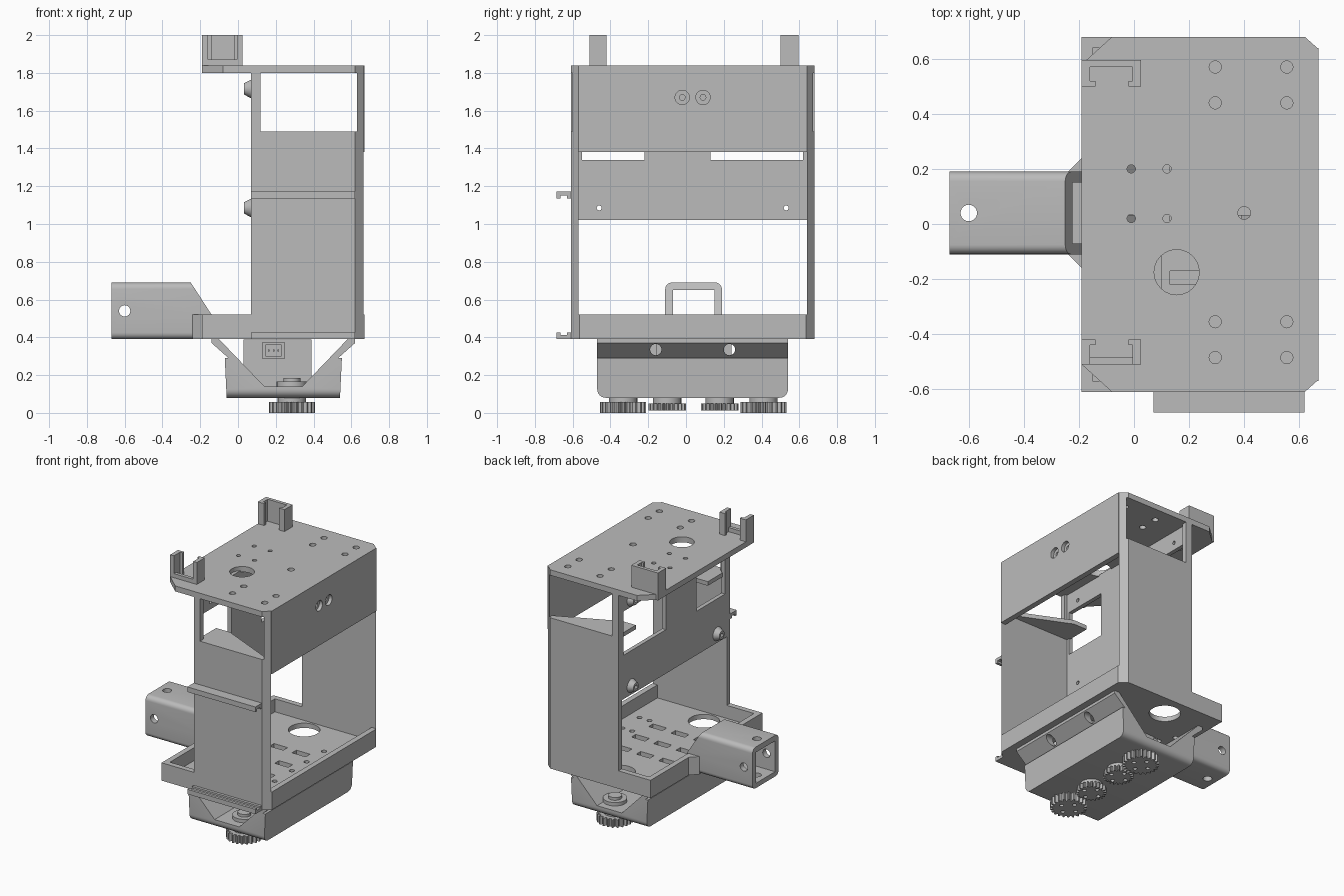
import bpy, bmesh
from math import cos, sin, pi

cube = bpy.data.objects.get("Cube")
if cube:
    bpy.data.objects.remove(cube, do_unlink=True)

grey = bpy.data.materials.new("plain grey")
grey.use_nodes = True
COLOUR = (0.5, 0.5, 0.5, 1)
grey.diffuse_color = COLOUR
grey.node_tree.nodes["Principled BSDF"].inputs["Base Color"].default_value = COLOUR


def prism(name, pts, lo, hi, axis="z", taper=1.0):
    """Extrude a flat outline along an axis; taper scales the far end."""
    place = {"x": lambda a, b, h: (h, a, b), "y": lambda a, b, h: (a, h, b),
             "z": lambda a, b, h: (a, b, h)}[axis]
    ca = sum(p[0] for p in pts) / len(pts)
    cb = sum(p[1] for p in pts) / len(pts)
    bm = bmesh.new()
    low = [bm.verts.new(place(a, b, lo)) for a, b in pts]
    top = [bm.verts.new(place(ca + (a - ca) * taper, cb + (b - cb) * taper, hi)) for a, b in pts]
    bm.faces.new(low)
    bm.faces.new(top)
    for i in range(len(pts)):
        j = (i + 1) % len(pts)
        bm.faces.new((low[i], low[j], top[j], top[i]))
    bmesh.ops.recalc_face_normals(bm, faces=bm.faces)
    mesh = bpy.data.meshes.new(name)
    bm.to_mesh(mesh)
    bm.free()
    mesh.materials.append(grey)
    ob = bpy.data.objects.new(name, mesh)
    bpy.context.collection.objects.link(ob)
    return ob


def box(name, x, y, z):
    return prism(name, [(x[0], y[0]), (x[1], y[0]), (x[1], y[1]), (x[0], y[1])], *z)


def ring(a, b, r, n=24):
    return [(a + r * cos(2 * pi * i / n), b + r * sin(2 * pi * i / n)) for i in range(n)]


def rod(name, a, b, r, lo, hi, axis="z", taper=1.0):
    return prism(name, ring(a, b, r), lo, hi, axis, taper)


def activate(ob):
    bpy.ops.object.select_all(action="DESELECT")
    ob.select_set(True)
    bpy.context.view_layer.objects.active = ob


def cut(ob, *cutters):
    """Subtract each cutter and throw it away."""
    for c in cutters:
        mod = ob.modifiers.new("cut", "BOOLEAN")
        mod.operation, mod.solver, mod.object = "DIFFERENCE", "EXACT", c
        activate(ob)
        bpy.ops.object.modifier_apply(modifier=mod.name)
        bpy.data.objects.remove(c, do_unlink=True)


def round_edges(ob, rule, width):
    bm = bmesh.new()
    bm.from_mesh(ob.data)
    edges = [e for e in bm.edges if rule(*(v.co for v in e.verts))]
    bmesh.ops.bevel(bm, geom=edges, offset=width, segments=6, profile=0.5, affect="EDGES")
    bm.to_mesh(ob.data)
    bm.free()


BACK, FRONT = 0.68, -0.61
MID = (BACK + FRONT) / 2

# Top plate with screw holes
plate = prism("top_plate", [(-.08, FRONT), (.62, FRONT), (.67, -.565), (.67, .635),
                            (.62, BACK), (-.08, BACK), (-.19, .58), (-.19, -.51)], 1.80, 1.84)
screws = [(x, y, .022) for x in (.295, .555) for y in (.57, .44, -.355, -.485)]
screws += [(x, y, .015) for x in (-.01, .12) for y in (.2, .02)]
cut(plate, *[rod("cutter", x, y, r, 1.7, 1.9)
             for x, y, r in screws + [(.4, .04, .023), (.155, -.175, .082)]])

# Cable clips on the plate
for name, wall, leg, height in (("front_clip", (-.51, -.485), (-.51, -.42), 1.87),
                                ("back_clip", (.57, .595), (.5, .595), 2.0)):
    box(name + "_wall", (-.18, .015), wall, (1.82, height))
    for side, x in (("outer", (-.19, -.16)), ("inner", (-.005, .025))):
        box(f"{name}_{side}_post", x, leg, (1.80, 2.0))
    for side, x in (("outer", (-.16, -.14)), ("inner", (-.02, -.005))):
        y = (leg[0], leg[0] + .02) if leg[0] > 0 else (leg[1] - .02, leg[1])
        box(f"{name}_{side}_lip", x, y, (1.80, 2.0))

# Side walls with windows, and corner shelves just below the windows
for name, outer, inner, tip in (("front_wall", FRONT, -.57, -.38), ("back_wall", BACK, .64, .45)):
    wall = prism(name, [(.07, outer), (.62, outer), (.665, inner), (.07, inner)], .39, 1.84)
    cut(wall, box("cutter", (.12, .63), (min(outer, inner) - .1, max(outer, inner) + .1), (1.49, 1.80)))
    prism(name + "_shelf", [(.09, inner), (.62, inner), (.2, tip), (.09, tip)], 1.46, 1.49)

# Upper right wall with two countersunk holes
upper = box("upper_side_wall", (.63, .67), (-.57, .64), (1.38, 1.84))
cut(upper, *[rod("cutter", y, 1.67, .038, .645, .7, "x") for y in (-.02, .09)],
    *[rod("cutter", y, 1.67, .015, .6, .7, "x") for y in (-.02, .09)])

# Inner panel with two windows and four screw bosses
panel = box("inner_panel", (.07, .10), (-.57, .64), (1.02, 1.81))
cut(panel, box("cutter", (0, .2), (-.55, -.22), (1.34, 1.66)),
    box("cutter", (0, .2), (.13, .62), (1.34, 1.66)))
for y in (-.46, .53):
    for z in (1.085, 1.715):
        boss = rod("panel_boss", y, z, .05, .071, .032, "x", .6)
        cut(boss, rod("cutter", y, z, .013, 0, .15, "x"))
        cut(panel, rod("cutter", y, z, .013, 0, .15, "x"))

# Hooked rails on the front wall
for name, z, lip in (("upper_rail", (1.15, 1.172), (1.135, 1.16)), ("lower_rail", (.39, .412), (.40, .425))):
    box(name, (.07, .62), (-.685, -.60), z)
    box(name + "_lip", (.07, .62), (-.685, -.665), lip)
    box(name + "_inner_lip", (.07, .62), (-.63, -.60), lip)

# Base tray
tray = prism("base_tray", [(-.19, FRONT), (.62, FRONT), (.67, -.565), (.67, .635), (.62, BACK),
                           (-.19, BACK), (-.19, .24), (-.24, .19), (-.24, -.11), (-.19, -.16)], .39, .52)
cut(tray, box("cutter", (-.15, .63), (-.57, .64), (.425, .6)),
    box("cutter", (-.3, -.1), (-.07, .15), (.425, .6)),
    *[rod("cutter", .17, y, .105, .3, .5) for y in (-.45, .52)],
    *[box("cutter", (x, x + .11), (y, y + .05), (.3, .5)) for x in (-.05, .13, .31) for y in (-.22, -.02, .18)],
    *[rod("cutter", x, y, .018, .3, .5) for x in (-.09, .47, .55) for y in (-.25, -.05, .12, .32)])

# Square socket tube
tube = prism("socket_tube", [(-.67, .39), (-.14, .39), (-.14, .52), (-.25, .69), (-.67, .69)], -.11, .19, "y")
round_edges(tube, lambda a, b: abs(a.y - b.y) < .001 and abs(a.x - b.x) > .3, .035)
cut(tube, box("cutter", (-.8, 0), (-.07, .15), (.425, .65)),
    rod("cutter", -.6, .54, .03, -.3, .3, "y"), rod("cutter", -.6, .04, .03, .2, .8))

# Gear housing: a trough with flared arms
housing = prism("gear_housing", [(-.14, .39), (-.14, .37), (-.05, .29), (-.07, .29), (-.06, .08),
                                 (.54, .08), (.55, .29), (.53, .29), (.62, .37), (.62, .39),
                                 (.58, .39), (.34, .14), (.14, .14), (-.10, .39)], -.47, .54, "y")
round_edges(housing, lambda a, b: abs(a.y - b.y) < .001 and abs(a.z - b.z) < .001 and abs(a.z - .08) < .001, .045)
cut(housing, *[rod("cutter", y, .335, .03, -.3, .8, "x") for y in (-.16, .23)])

# Motor block with its plug
box("motor_block", (.03, .39), (-.16, .24), (.13, .388))
plug = box("plug_socket", (.13, .245), (-.225, -.155), (.285, .375))
cut(plug, box("cutter", (.145, .23), (-.3, -.175), (.30, .36)))
for x in (.16, .185, .21):
    box("plug_pin", (x, x + .008), (-.215, -.165), (.325, .335))

# Four meshing gears with shafts, and output discs in the trough
for name, y, r, z in (("outer_front_gear", -.333, .122, (0, .058)), ("inner_front_gear", -.1, .1, (.012, .05)),
                      ("inner_back_gear", .178, .1, (.012, .05)), ("outer_back_gear", .41, .122, (0, .058))):
    teeth = 22
    pts = [((r if i % 4 < 2 else r - .02), 2 * pi * i / (4 * teeth)) for i in range(4 * teeth)]
    gear = prism(name, [(.285 + q * cos(t), y + q * sin(t)) for q, t in pts], *z)
    cut(gear, *[rod("cutter", .285 + .06 * cos(k * pi / 2), y + .06 * sin(k * pi / 2), .014, -.1, .1)
                for k in range(4)])
    rod(name + "_shaft", .285, y, .075, .04, .085)
    if r > .11:
        rod(name + "_disc", .285, y, .08, .135, .165)
        rod(name + "_hub", .285, y, .045, .16, .185)

# Smooth the curved surfaces, keep edges sharp
for ob in bpy.context.scene.objects:
    if ob.type == "MESH" and grey.name in ob.data.materials:
        activate(ob)
        bpy.ops.object.shade_smooth_by_angle(angle=.5)
